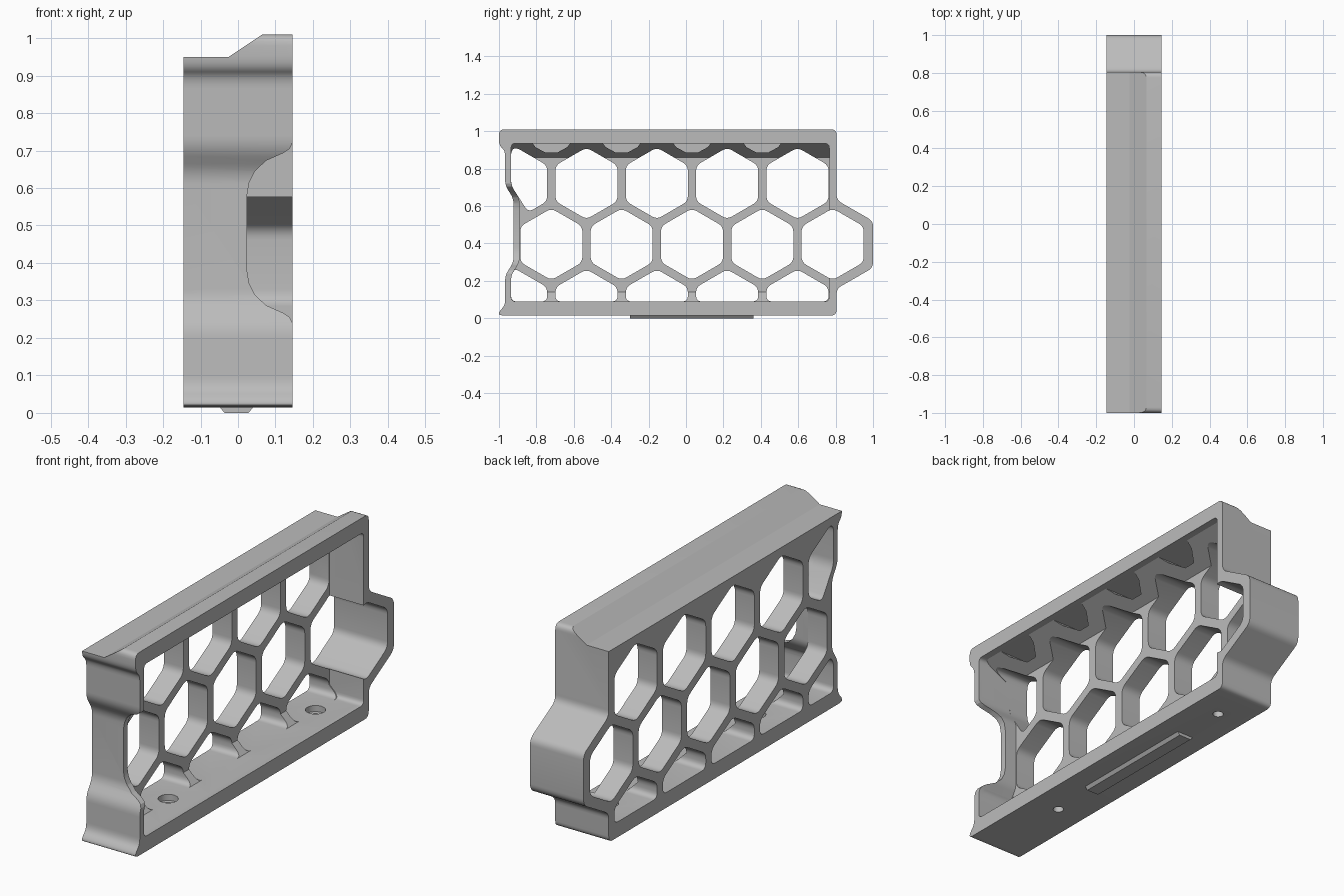
import bpy, bmesh, math
from mathutils import Vector

cube = bpy.data.objects.get("Cube")
if cube:
    bpy.data.objects.remove(cube)

grey = bpy.data.materials.new("plain_grey")
grey.use_nodes = True
grey.diffuse_color = (0.5, 0.5, 0.5, 1)
grey.node_tree.nodes["Principled BSDF"].inputs["Base Color"].default_value = (0.5, 0.5, 0.5, 1)

PITCH, APOTHEM = 0.376, 0.166
ROW = PITCH * math.sqrt(3) / 2
LEFT, RIGHT, FLOOR, ROOF = -0.935, 0.766, 0.09, 0.935
BACK, LATTICE, SIDE = -0.145, -0.04, 0.145


def rounded(points, radius, steps=5):
    """Replace every corner of a polygon with a small curve."""
    result = []
    for i, p in enumerate(points):
        p = Vector(p)
        a, b = Vector(points[i - 1]), Vector(points[(i + 1) % len(points)])
        start = p + (a - p).normalized() * min(radius, (a - p).length * 0.45)
        end = p + (b - p).normalized() * min(radius, (b - p).length * 0.45)
        for s in range(steps + 1):
            t = s / steps
            result.append(start * (1 - t) ** 2 + p * 2 * t * (1 - t) + end * t ** 2)
    return result


def clip(points, origin, normal):
    """Keep the part of a convex polygon on the normal's side of a line."""
    origin, normal, result = Vector(origin), Vector(normal), []
    for i, p in enumerate(points):
        a, b = Vector(points[i - 1]), Vector(p)
        da, db = (a - origin).dot(normal), (b - origin).dot(normal)
        if da * db < 0:
            result.append(a.lerp(b, da / (da - db)))
        if db >= 0:
            result.append(b)
    return result


def circle(x, y, radius, count=24):
    turn = math.tau / count
    return [(x + radius * math.cos(i * turn), y + radius * math.sin(i * turn)) for i in range(count)]


def hexagon(y, z, apothem=APOTHEM):
    r = apothem / math.cos(math.pi / 6)
    return [(y + r * math.sin(i * math.pi / 3), z + r * math.cos(i * math.pi / 3)) for i in range(6)]


def prisms(name, outlines, axis, low, high, planes=()):
    """Extrude flat outlines along an axis, then trim by planes."""
    place = {"x": lambda u, v, w: (w, u, v),
             "y": lambda u, v, w: (u, w, v),
             "z": lambda u, v, w: (u, v, w)}[axis]
    bm = bmesh.new()
    for outline in outlines:
        ends = [[bm.verts.new(place(u, v, w)) for u, v in outline] for w in (low, high)]
        n = len(outline)
        for ring in ends:
            bm.faces.new(ring)
        for i in range(n):
            j = (i + 1) % n
            bm.faces.new((ends[0][i], ends[0][j], ends[1][j], ends[1][i]))
    for point, normal in planes:
        bmesh.ops.bisect_plane(bm, geom=bm.verts[:] + bm.edges[:] + bm.faces[:],
                               plane_co=point, plane_no=normal, clear_outer=True)
        bmesh.ops.holes_fill(bm, edges=[e for e in bm.edges if e.is_boundary], sides=0)
    bmesh.ops.recalc_face_normals(bm, faces=bm.faces[:])
    mesh = bpy.data.meshes.new(name)
    bm.to_mesh(mesh)
    bm.free()
    mesh.materials.append(grey)
    obj = bpy.data.objects.new(name, mesh)
    bpy.context.collection.objects.link(obj)
    return obj


def cut(target, cutter):
    mod = target.modifiers.new("cut", "BOOLEAN")
    mod.operation, mod.solver, mod.object = "DIFFERENCE", "EXACT", cutter
    cutter.hide_render = True
    bpy.context.view_layer.objects.active = target
    bpy.ops.object.modifier_apply(modifier=mod.name)
    bpy.data.objects.remove(cutter)


# Outer block: lips at the front, waist in the front wall, hexagonal bulge behind
outline = [(-1, 0.015), (0.805, 0.015), (0.805, 0.158), (1, 0.27), (1, 0.52),
           (0.805, 0.632), (0.805, 1.01), (-1, 1.01), (-1, 0.925), (-0.967, 0.895),
           (-0.967, 0.71), (-0.922, 0.64), (-0.922, 0.30), (-0.967, 0.23),
           (-0.967, 0.07), (-1, 0.035)]
frame = prisms("honeycomb_frame", [rounded(outline, 0.03)], "x", BACK, SIDE)

# Stepped and sloped top
step = [(-0.3, 0.95), (-0.025, 0.95), (0.065, 1.01), (0.065, 1.1), (-0.3, 1.1)]
cut(frame, prisms("top_step", [step], "y", -1.2, 1.2))

# Deep recess on one side, with sloping haunches against the lattice
recess = [(LEFT, FLOOR), (RIGHT, FLOOR), (RIGHT, ROOF), (LEFT, ROOF),
          (LEFT, 0.71), (-0.89, 0.64), (-0.89, 0.30), (LEFT, 0.23)]
haunches = [((0.11, 0, ROOF), (-0.075, 0, 0.15)),
            ((0.01, 0, FLOOR), (-0.05, 0, -0.05))]
cut(frame, prisms("side_recess", [rounded(recess, 0.025)], "x", LATTICE, 0.3, haunches))

# Honeycomb cells, clipped to the inside of the frame
cells = []
for row, first, count in ((0, -0.908, 5), (1, -0.72, 4), (2, -0.908, 5)):
    for i in range(count):
        cell = hexagon(first + i * PITCH, 0.07 + row * ROW)
        cell = clip(cell, (0, FLOOR), (0, 1))
        cell = clip(cell, (LEFT, 0), (1, 0))
        cell = clip(cell, (RIGHT, 0), (-1, 0))
        if row == 2:
            cell = clip(cell, (LEFT, 0.71), (0.07, 0.045))
        elif row == 0:
            cell = clip(cell, (LEFT, 0.23), (0.07, -0.045))
        cells.append(rounded(cell, 0.03))
cut(frame, prisms("cells", cells, "x", -0.3, 0.12))

# Open bulge cell running the full depth
bulge = hexagon(-0.72 + 4 * PITCH, 0.07 + ROW)
cut(frame, prisms("bulge_cell", [rounded(bulge, 0.03)], "x", -0.3, 0.3))

# Blind pockets under the top
pockets = []
for i in range(4):
    y = -0.72 + i * PITCH
    pockets.append([(y - 0.10, ROOF), (y - 0.085, 0.915), (y - 0.03, 0.885),
                    (y + 0.03, 0.885), (y + 0.085, 0.915), (y + 0.10, ROOF)])
cut(frame, prisms("pockets", pockets, "x", -0.09, 0.12))

# Opening in the front wall
half = [(0.3, 0.245), (0.145, 0.24), (0.138, 0.225), (0.12, 0.213), (0.075, 0.193),
        (0.045, 0.165), (0.03, 0.135), (0.024, 0.10)]
notch = [(x, 0.48 + z) for x, z in half] + [(x, 0.48 - z) for x, z in reversed(half)]
cut(frame, prisms("front_notch", [notch], "y", -1.2, -0.84))

# Screw holes with counterbores
spots = (-0.54, 0.60)
cut(frame, prisms("holes", [circle(0, y, 0.024) for y in spots], "z", -0.1, 0.2))
cut(frame, prisms("counterbores", [circle(0, y, 0.045) for y in spots], "z", 0.06, 0.16))

# Locating ridge under the base
ridge = prisms("base_ridge", [[(-0.05, 0.017), (-0.036, 0), (0.028, 0), (0.042, 0.017)]],
               "y", -0.30, 0.36)

# Smooth the rounded corners, keep the hard edges
bpy.ops.object.select_all(action="DESELECT")
frame.select_set(True)
bpy.context.view_layer.objects.active = frame
bpy.ops.object.shade_smooth_by_angle(angle=math.radians(25))
